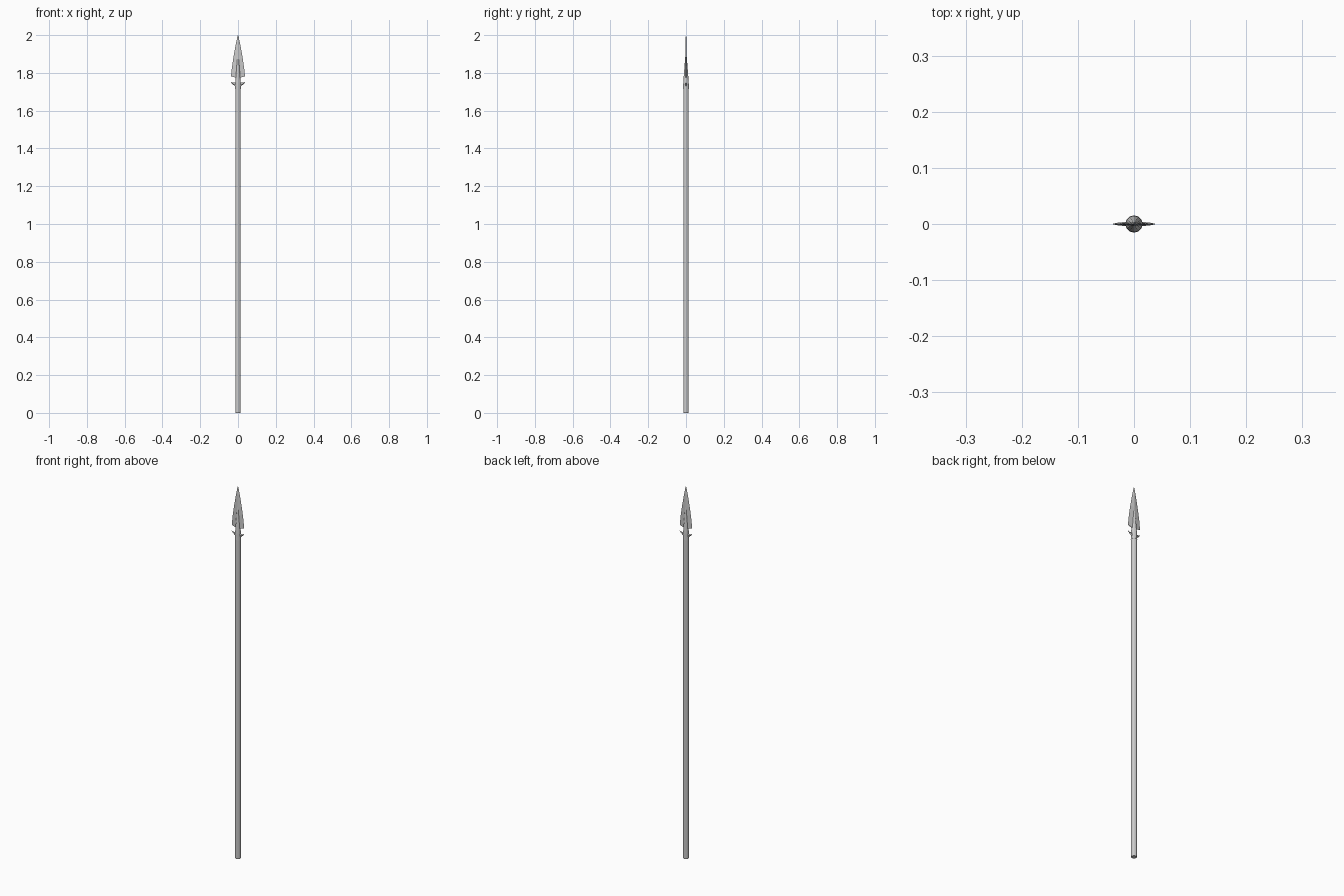
import bpy, bmesh, math

if "Cube" in bpy.data.objects:
    bpy.data.objects.remove(bpy.data.objects["Cube"])

def finish(name, bm):
    bmesh.ops.recalc_face_normals(bm, faces=bm.faces)
    me = bpy.data.meshes.new(name)
    bm.to_mesh(me)
    bm.free()
    ob = bpy.data.objects.new(name, me)
    bpy.context.collection.objects.link(ob)
    return ob

def lathe(name, rings, sides=12):
    """Capped faceted tube through (radius, z) rings."""
    bm = bmesh.new()
    loops = []
    for r, z in rings:
        loops.append([bm.verts.new((r * math.cos(2 * math.pi * i / sides),
                                    r * math.sin(2 * math.pi * i / sides), z))
                      for i in range(sides)])
    for a, b in zip(loops, loops[1:]):
        for i in range(sides):
            j = (i + 1) % sides
            bm.faces.new((a[i], a[j], b[j], b[i]))
    bm.faces.new(loops[0])
    bm.faces.new(loops[-1])
    return finish(name, bm)

def ridged_plate(name, stations):
    """Diamond-section blade; stations are (z_edge, half_width, z_mid, half_thickness)."""
    bm = bmesh.new()
    rows = []
    for ze, w, zm, t in stations:
        rows.append([bm.verts.new(p) for p in
                     ((w, 0, ze), (0, t, zm), (-w, 0, ze), (0, -t, zm))])
    for a, b in zip(rows, rows[1:]):
        for i in range(4):
            j = (i + 1) % 4
            bm.faces.new((a[i], a[j], b[j], b[i]))
    for row in (rows[0], rows[-1]):
        bm.faces.new((row[0], row[1], row[3]))
        bm.faces.new((row[1], row[2], row[3]))
    return finish(name, bm)

# Shaft
lathe("shaft", [(0.0135, 0), (0.0145, 0.004), (0.0145, 1.72)])

# Tapered socket running up into the blade as a mid rib
lathe("socket", [(0.0155, 1.715), (0.0145, 1.745), (0.0115, 1.79),
                 (0.006, 1.86), (0.0008, 1.925)])

# Leaf-shaped blade
ridged_plate("blade", [(1.782, 0.037, 1.772, 0.004), (1.83, 0.032, 1.83, 0.004),
                       (1.89, 0.023, 1.89, 0.0035), (1.95, 0.012, 1.95, 0.003),
                       (1.985, 0.0045, 1.985, 0.002), (2.0, 0.0004, 2.0, 0.0004)])

# Small side lugs below the blade
for side, label in ((1, "right"), (-1, "left")):
    bm = bmesh.new()
    rings = []
    for x, low, high, t in ((0.008, 1.718, 1.752, 0.005), (0.018, 1.731, 1.748, 0.0035),
                            (0.028, 1.739, 1.748, 0.0025), (0.037, 1.749, 1.751, 0.0006)):
        mid = (low + high) / 2
        rings.append([bm.verts.new((side * x, y, z)) for y, z in
                      ((0, low), (t, mid), (0, high), (-t, mid))])
    for a, b in zip(rings, rings[1:]):
        for i in range(4):
            j = (i + 1) % 4
            bm.faces.new((a[i], a[j], b[j], b[i]))
    bm.faces.new(rings[0])
    bm.faces.new(rings[-1])
    finish(label + "_lug", bm)
